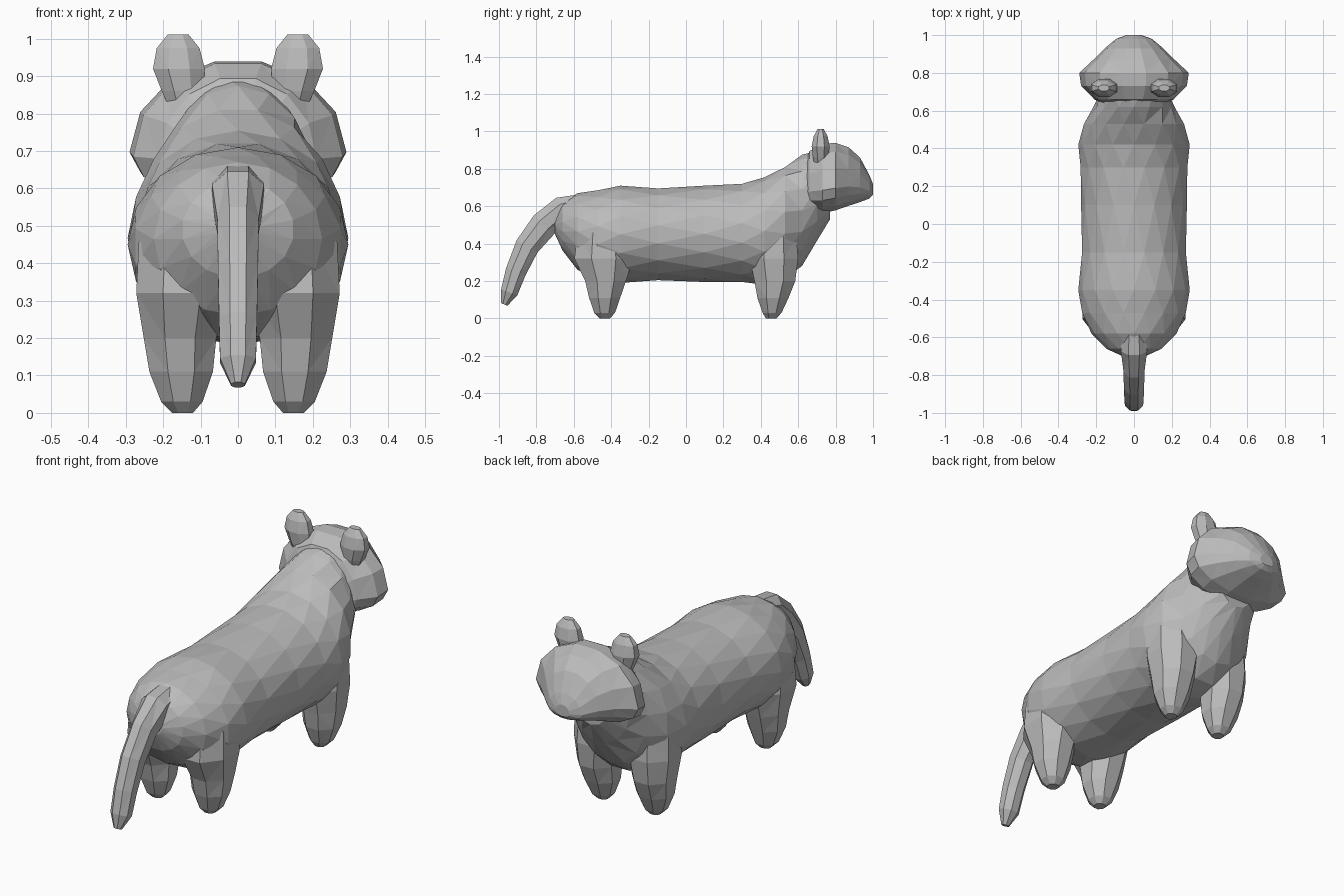
import bpy, bmesh, math
from mathutils import Vector

cube = bpy.data.objects.get("Cube")
if cube:
    bpy.data.objects.remove(cube, do_unlink=True)

fur = bpy.data.materials.new("grey fur")
fur.use_nodes = True
GREY = (0.5, 0.5, 0.5, 1)
fur.diffuse_color = GREY
fur.node_tree.nodes["Principled BSDF"].inputs["Base Color"].default_value = GREY


def loft(name, rings):
    """Skin a list of equal-sized rings of points, capped at both ends."""
    bm = bmesh.new()
    loops = [[bm.verts.new(p) for p in ring] for ring in rings]
    n = len(loops[0])
    for a, b in zip(loops, loops[1:]):
        for i in range(n):
            j = (i + 1) % n
            bm.faces.new((a[i], a[j], b[j], b[i]))
    bm.faces.new(loops[0][::-1])
    bm.faces.new(loops[-1])
    bmesh.ops.triangulate(bm, faces=bm.faces[:], quad_method='SHORT_EDGE')
    bmesh.ops.recalc_face_normals(bm, faces=bm.faces[:])
    mesh = bpy.data.meshes.new(name)
    bm.to_mesh(mesh)
    bm.free()
    mesh.materials.append(fur)
    obj = bpy.data.objects.new(name, mesh)
    bpy.context.collection.objects.link(obj)
    return obj


def angles(n, turn=0.0):
    return [math.tau * (i + turn) / n for i in range(n)]


def cross_section(y, low, high, half_width, widest=0.5, n=14, turn=0.0):
    """Egg-shaped ring across y; widest is the height fraction of the widest point."""
    mid = low + (high - low) * widest
    return [(half_width * math.cos(a), y,
             mid + math.sin(a) * ((high - mid) if math.sin(a) > 0 else (mid - low)))
            for a in angles(n, turn)]


def flat_ring(x, y, z, rx, ry, n=8):
    return [(x + rx * math.cos(a), y + ry * math.sin(a), z) for a in angles(n, 0.5)]


# Body: y, underside, top, half width
body = [(-.70, .45, .55, .06), (-.66, .36, .62, .15), (-.58, .26, .67, .225),
        (-.47, .20, .69, .28), (-.35, .19, .71, .295), (-.15, .20, .70, .28),
        (.10, .195, .71, .28), (.30, .19, .725, .288), (.42, .18, .755, .295),
        (.53, .21, .815, .27), (.62, .28, .875, .215), (.70, .41, .90, .18),
        (.77, .53, .86, .12)]
loft("body", [cross_section(*r, n=16, turn=0.5 * (i % 2)) for i, r in enumerate(body)])

# Head: y, chin, crown, half width
head = [(.61, .61, .78, .12), (.66, .57, .90, .21), (.73, .56, .94, .28),
        (.80, .575, .945, .29), (.87, .60, .92, .215), (.93, .62, .865, .155),
        (.98, .64, .77, .095), (1.0, .66, .72, .04)]
loft("head", [cross_section(*r, widest=0.33, n=14) for r in head])

# Ears: height, offset outward, half width, half thickness
ear = [(.80, .14, .04, .03), (.86, .148, .06, .045), (.92, .158, .075, .052),
       (.975, .16, .062, .04), (1.012, .16, .03, .018)]
# Legs: height, offset outward, y, half width, half depth
front_leg = [(0, .148, .455, .03, .03), (.03, .15, .46, .06, .055),
             (.11, .152, .465, .092, .09), (.20, .155, .475, .105, .118),
             (.32, .15, .47, .128, .14), (.44, .145, .47, .13, .13)]
back_leg = [(0, .148, -.435, .03, .03), (.03, .15, -.435, .06, .06),
            (.11, .152, -.435, .092, .09), (.20, .155, -.43, .105, .118),
            (.32, .15, -.44, .132, .17), (.46, .145, -.44, .13, .15)]
for side, s in (("left", 1), ("right", -1)):
    loft(side + "_ear", [flat_ring(s * x, .72, z, rx, ry) for z, x, rx, ry in ear])
    for label, leg in (("front", front_leg), ("back", back_leg)):
        loft(f"{side}_{label}_leg",
             [flat_ring(s * x, y, z, rx, ry) for z, x, y, rx, ry in leg])

# Tail: y, z, half width, half thickness, swept along its curve
tail = [(-.55, .62, .07, .05), (-.66, .585, .075, .075), (-.76, .50, .06, .08),
        (-.85, .385, .058, .07), (-.91, .25, .055, .06), (-.945, .14, .052, .05),
        (-.972, .075, .02, .02)]
centres = [Vector((0, y, z)) for y, z, _, _ in tail]
rings = []
for i, (_, _, w, t) in enumerate(tail):
    along = (centres[min(i + 1, len(tail) - 1)] - centres[max(i - 1, 0)]).normalized()
    across = Vector((1, 0, 0))
    up = along.cross(across)
    rings.append([centres[i] + across * w * math.cos(a) + up * t * math.sin(a)
                  for a in angles(8, 0.5)])
loft("tail", rings)
